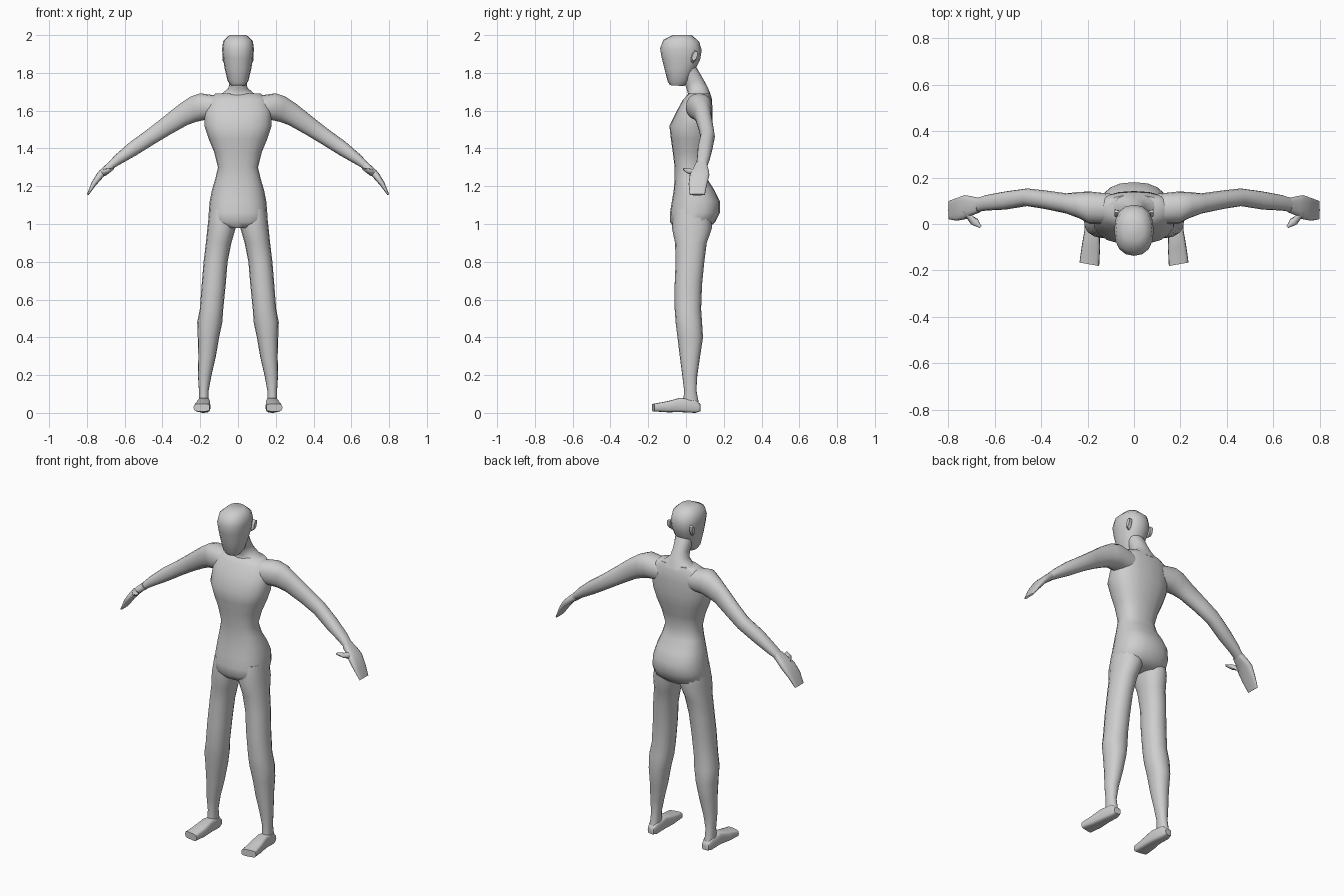
import bpy, bmesh, math
from mathutils import Vector

skin = bpy.data.materials.new("plain grey")
skin.diffuse_color = (0.62, 0.62, 0.62, 1)


def loft(name, rings, power=2.2, sides=16, mirror=False):
    """Skin through rings (p, q, v): p-q is one diameter, v the other half axis."""
    bm = bmesh.new()
    loops = []
    for p, q, v in rings:
        p, q, v = Vector(p), Vector(q), Vector(v)
        mid, u = (p + q) / 2, (p - q) / 2
        loop = []
        for i in range(sides):
            a = 2 * math.pi * i / sides
            c, s = math.cos(a), math.sin(a)
            c = math.copysign(abs(c) ** (2 / power), c)
            s = math.copysign(abs(s) ** (2 / power), s)
            loop.append(bm.verts.new(mid + u * c + v * s))
        loops.append(loop)
    for a, b in zip(loops, loops[1:]):
        for i in range(sides):
            j = (i + 1) % sides
            bm.faces.new((a[i], a[j], b[j], b[i]))
    bm.faces.new(loops[0])
    bm.faces.new(loops[-1])
    bmesh.ops.recalc_face_normals(bm, faces=bm.faces)
    me = bpy.data.meshes.new(name)
    bm.to_mesh(me)
    bm.free()
    for f in me.polygons:
        f.use_smooth = True
    me.set_sharp_from_angle(angle=math.radians(50))
    me.materials.append(skin)
    ob = bpy.data.objects.new(name, me)
    bpy.context.collection.objects.link(ob)
    if mirror:
        m = ob.modifiers.new("mirror", 'MIRROR')
        m.use_mirror_merge = False
    return ob


def upright(rows):
    """Rows (front y, front z, back y, back z, half width) to centred rings."""
    return [((0, fy, fz), (0, by, bz), (w, 0, 0)) for fy, fz, by, bz, w in rows]


# Torso with pelvis: z, front y, back y, half width
torso = [(1.69, .015, .125, .12), (1.66, -.015, .138, .16), (1.60, -.048, .14, .178),
         (1.52, -.088, .142, .178), (1.45, -.08, .13, .155), (1.38, -.07, .112, .126),
         (1.30, -.06, .095, .106), (1.24, -.06, .112, .12), (1.18, -.065, .15, .138),
         (1.12, -.075, .18, .15), (1.06, -.085, .18, .155), (1.01, -.085, .155, .155),
         (.98, -.06, .12, .11)]
loft("torso", upright([(f, z, b, z, w) for z, f, b, w in torso]), 2.4, 20)

# Neck and tilted head
loft("neck", upright([(.0, 1.66, .135, 1.67, .13), (.01, 1.69, .125, 1.70, .08),
                      (.005, 1.71, .112, 1.73, .05), (-.005, 1.74, .09, 1.77, .045),
                      (-.03, 1.80, .055, 1.83, .052)]))
loft("head", upright([(-.085, 1.735, -.01, 1.73, .036), (-.097, 1.755, .02, 1.76, .055),
                      (-.114, 1.82, .055, 1.83, .071), (-.129, 1.88, .075, 1.87, .079),
                      (-.137, 1.93, .083, 1.92, .085), (-.12, 1.975, .07, 1.965, .078),
                      (-.07, 2.0, .03, 2.0, .045)]), 2.3)
loft("ear", [((.065, .025, 1.88), (.065, .06, 1.89), (0, .005, .034)),
             ((.083, .032, 1.885), (.083, .062, 1.895), (0, .004, .025))],
     2, 8, True)

# Legs: z, front y, back y, inner x, outer x
legs = [(1.08, -.06, .13, .01, .15), (.98, -.075, .138, .012, .162), (.90, -.058, .11, .035, .17),
        (.80, -.055, .097, .055, .182), (.68, -.06, .085, .065, .192), (.55, -.06, .08, .078, .202),
        (.48, -.055, .085, .083, .216), (.40, -.045, .09, .10, .213), (.30, -.033, .075, .117, .21),
        (.20, -.02, .06, .14, .212), (.12, -.01, .055, .155, .207), (.05, -.015, .068, .155, .208)]
loft("leg", [((xi, (f + b) / 2, z), (xo, (f + b) / 2, z), (0, (b - f) / 2, 0))
             for z, f, b, xi, xo in legs], mirror=True)

# Feet: inner (x, y), outer (x, y), bottom z, top z
feet = [(.16, .078, .202, .075, .008, .045), (.152, .05, .21, .05, 0, .07),
        (.148, -.03, .214, -.03, .004, .08), (.146, -.10, .225, -.095, .003, .062),
        (.15, -.181, .235, -.166, .008, .048)]
loft("foot", [((xi, yi, (lo + hi) / 2), (xo, yo, (lo + hi) / 2), (0, 0, (hi - lo) / 2))
              for xi, yi, xo, yo, lo, hi in feet], 4, mirror=True)


# Arms and hands: top (x, z), bottom (x, z), front y, back y
def limb(rows):
    return [((xt, (f + b) / 2, zt), (xb, (f + b) / 2, zb), (0, (b - f) / 2, 0))
            for xt, zt, xb, zb, f, b in rows]


loft("arm", limb([(.08, 1.675, .12, 1.55, .0, .13), (.20, 1.692, .18, 1.55, .0, .14),
                  (.25, 1.675, .225, 1.54, .025, .138), (.31, 1.635, .27, 1.523, .045, .132),
                  (.41, 1.555, .36, 1.473, .065, .145), (.48, 1.50, .44, 1.425, .077, .153),
                  (.57, 1.435, .54, 1.363, .062, .14), (.65, 1.365, .62, 1.318, .058, .125),
                  (.69, 1.322, .665, 1.292, .052, .112)]), mirror=True)
loft("hand", limb([(.68, 1.332, .655, 1.297, .05, .112), (.715, 1.30, .69, 1.27, .035, .12),
                   (.745, 1.27, .712, 1.25, .02, .124), (.775, 1.22, .752, 1.205, .014, .112),
                   (.80, 1.158, .792, 1.152, .02, .10)]), 3, mirror=True)
loft("thumb", [((.715, .045, 1.29), (.72, .045, 1.25), (.025, .012, 0)),
               ((.685, .01, 1.295), (.69, .01, 1.268), (.014, -.012, 0)),
               ((.659, -.013, 1.296), (.663, -.013, 1.286), (.004, -.004, 0))],
     2.2, 8, True)
